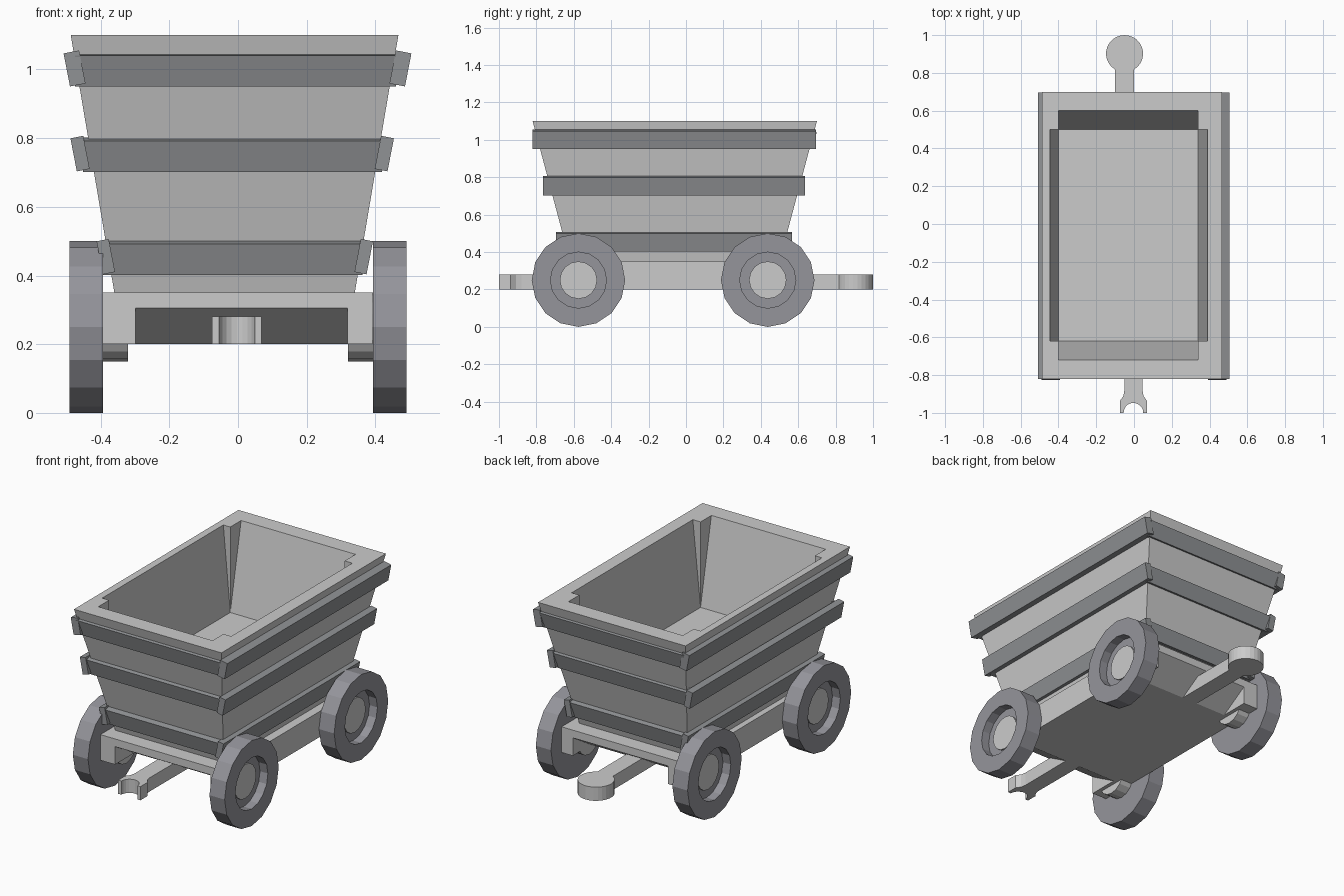
import bpy, bmesh
from math import sin, cos, pi, radians
from mathutils import Matrix, Vector

if "Cube" in bpy.data.objects:
    bpy.data.objects.remove(bpy.data.objects["Cube"])


def material(name, c):
    m = bpy.data.materials.new(name)
    m.diffuse_color = (*c, 1)
    m.use_nodes = True
    m.node_tree.nodes["Principled BSDF"].inputs["Base Color"].default_value = m.diffuse_color
    return m


IRON = material("dark_iron", (0.28, 0.29, 0.30))
TYRE = material("tyre_grey", (0.30, 0.30, 0.33))


def finish(name, bm, mat=None):
    bmesh.ops.recalc_face_normals(bm, faces=bm.faces)
    me = bpy.data.meshes.new(name)
    bm.to_mesh(me)
    bm.free()
    ob = bpy.data.objects.new(name, me)
    bpy.context.collection.objects.link(ob)
    if mat:
        me.materials.append(mat)
    return ob


def prism(bm, pts, vec):
    """Extrude a closed polygon along vec."""
    a = [bm.verts.new(p) for p in pts]
    b = [bm.verts.new(Vector(p) + Vector(vec)) for p in pts]
    n = len(a)
    bm.faces.new(a)
    bm.faces.new(b[::-1])
    for i in range(n):
        bm.faces.new((a[i], a[(i + 1) % n], b[(i + 1) % n], b[i]))


# Tub: tapered hopper whose inner walls leave solid corner posts
def rect(x0, x1, y0, y1, z):
    return [(x0, y0, z), (x1, y0, z), (x1, y1, z), (x0, y1, z)]


bm = bmesh.new()
add = lambda pts: [bm.verts.new(p) for p in pts]
base = add(rect(-0.36, 0.34, -0.62, 0.50, 0.35))
top = add(rect(-0.487, 0.467, -0.82, 0.70, 1.1))
floor = add(rect(-0.40, 0.34, -0.62, 0.50, 0.6))
post = add(rect(-0.40, 0.34, -0.62, 0.50, 1.1))
ends = add(rect(-0.40, 0.34, -0.72, 0.60, 1.1))
sides = add(rect(-0.445, 0.39, -0.62, 0.50, 1.1))
bm.faces.new(base)
bm.faces.new(floor)
for i in range(4):
    j = (i + 1) % 4
    inner = ends if i % 2 == 0 else sides
    bm.faces.new((base[i], base[j], top[j], top[i]))
    bm.faces.new((top[i], top[j], post[j], inner[j], inner[i], post[i]))
    bm.faces.new((floor[i], floor[j], inner[j], inner[i]))
    bm.faces.new((floor[i], post[i], ends[i]))
    bm.faces.new((floor[i], post[i], sides[i]))
finish("tub", bm)


# Iron bands: boards leaning with the tub walls
def board(name, loc, size, axis, deg):
    bm = bmesh.new()
    m = Matrix.Translation(loc) @ Matrix.Rotation(radians(deg), 4, axis)
    bmesh.ops.create_cube(bm, size=1, matrix=m @ Matrix.Diagonal((*size, 1)))
    finish(name, bm, IRON)


# z, left x, right x, side y range, front y, back y, end board x range, thickness
bands = [("lower", 0.455, -0.385, 0.366, -0.695, 0.567, -0.66, 0.535, -0.40, 0.363, 0.036),
         ("middle", 0.755, -0.460, 0.426, -0.765, 0.637, -0.73, 0.605, -0.452, 0.42, 0.038),
         ("upper", 1.003, -0.476, 0.473, -0.82, 0.695, -0.79, 0.668, -0.475, 0.46, 0.046)]
for n, z, xl, xr, y0, y1, yf, yb, x0, x1, t in bands:
    yc, ly, xc, lx = (y0 + y1) / 2, y1 - y0, (x0 + x1) / 2, x1 - x0
    board(n + "_band_left", (xl, yc, z), (t, ly, 0.098), 'Y', -11)
    board(n + "_band_right", (xr, yc, z), (t, ly, 0.098), 'Y', 11)
    board(n + "_band_front", (xc, yf, z - 0.003), (lx, 0.04, 0.093), 'X', 14.5)
    board(n + "_band_back", (xc, yb, z - 0.003), (lx, 0.04, 0.093), 'X', -14.5)

# Chassis: middle with ramped ends, full-depth side rails
F, B = -0.71, 0.59
bm = bmesh.new()
ramp = [(F, 0.35), (F, 0.305), (-0.53, 0.2), (0.42, 0.2), (B, 0.305), (B, 0.35)]
rail = [(F, 0.35), (F, 0.2), (B, 0.2), (B, 0.35)]
for prof, x0, x1 in ((rail, -0.395, -0.298), (ramp, -0.298, 0.319), (rail, 0.319, 0.392)):
    prism(bm, [(x0, y, z) for y, z in prof], (x1 - x0, 0, 0))
finish("chassis", bm)


# Wheels: ring with a recessed face, lathed around x; stub axles
def lathe(name, prof, y, s, n, mat=None):
    """prof is a list of (x, radius); closed with caps."""
    bm = bmesh.new()
    rings = [[bm.verts.new((s * x, y + r * cos(2 * pi * k / n), 0.25 + r * sin(2 * pi * k / n)))
              for k in range(n)] for x, r in prof]
    for a, b in zip(rings, rings[1:]):
        for k in range(n):
            j = (k + 1) % n
            bm.faces.new((a[k], a[j], b[j], b[k]))
    bm.faces.new(rings[0])
    bm.faces.new(rings[-1])
    finish(name, bm, mat)


for end, y in (("front", -0.575), ("back", 0.437)):
    for side, s in (("left", -1), ("right", 1)):
        lathe(f"{end}_{side}_wheel",
              [(0.393, 0.25), (0.491, 0.25), (0.491, 0.15), (0.44, 0.15)], y, s, 16, TYRE)
        lathe(f"{end}_{side}_axle", [(0.32, 0.10), (0.45, 0.10)], y, s, 16)

# Front coupling: bar flaring into a claw with a round notch
half = [(0.05, -0.53), (0.048, -0.88), (0.053, -0.91), (0.072, -0.937), (0.072, -1.0)]
notch = [(0.052 * cos(a), -1.0 + 0.053 * sin(a)) for a in (pi * k / 10 for k in range(11))]
outline = half + notch + [(-x, y) for x, y in half[::-1]]
bm = bmesh.new()
prism(bm, [(x - 0.003, y, 0.2) for x, y in outline], (0, 0, 0.08))
finish("front_claw", bm)

# Rear coupling: bar ending in a round disc
a0 = 31
disc = [(-0.05 + 0.098 * cos(a), 0.902 + 0.098 * sin(a))
        for a in (radians(-90 + a0 + k * (360 - 2 * a0) / 22) for k in range(23))]
bm = bmesh.new()
prism(bm, [(x, y, 0.2) for x, y in [(-0.1, 0.42), (0, 0.42)] + disc], (0, 0, 0.08))
finish("rear_disc", bm)
